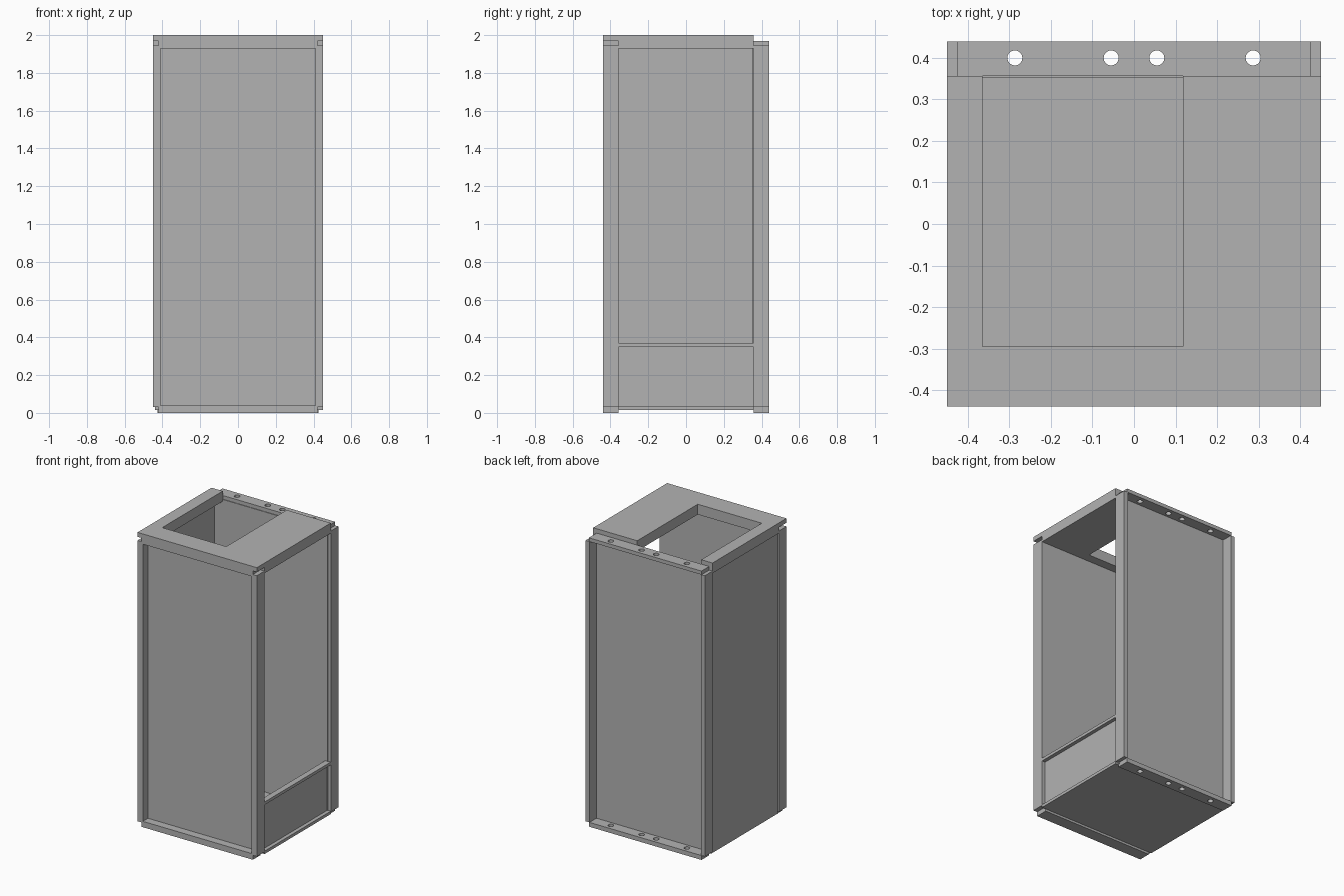
import bpy, bmesh
from mathutils import Matrix, Vector

cube = bpy.data.objects.get("Cube")
if cube:
    bpy.data.objects.remove(cube, do_unlink=True)

GREY = (0.45, 0.45, 0.45, 1)
metal = bpy.data.materials.new("plain_grey")
metal.use_nodes = True
metal.diffuse_color = GREY
metal.node_tree.nodes["Principled BSDF"].inputs["Base Color"].default_value = GREY


def finish(name, bm):
    bmesh.ops.recalc_face_normals(bm, faces=bm.faces)
    mesh = bpy.data.meshes.new(name)
    bm.to_mesh(mesh)
    bm.free()
    mesh.materials.append(metal)
    obj = bpy.data.objects.new(name, mesh)
    bpy.context.collection.objects.link(obj)
    return obj


def box(name, x, y, z):
    """Box given its (low, high) range on each axis."""
    bm = bmesh.new()
    size = [b - a for a, b in (x, y, z)]
    centre = Vector([(a + b) / 2 for a, b in (x, y, z)])
    bmesh.ops.create_cube(bm, size=1, matrix=Matrix.Translation(centre) @ Matrix.Diagonal((*size, 1)))
    return finish(name, bm)


def prism(name, outline, z0, z1):
    """Plan outline extruded upwards."""
    bm = bmesh.new()
    face = bm.faces.new([bm.verts.new((x, y, z0)) for x, y in outline])
    top = bmesh.ops.extrude_face_region(bm, geom=[face])["geom"]
    bmesh.ops.translate(bm, vec=(0, 0, z1 - z0), verts=[v for v in top if isinstance(v, bmesh.types.BMVert)])
    return finish(name, bm)


def drill(obj):
    """Four bolt holes through a rear flange."""
    bm = bmesh.new()
    for x in (-0.287, -0.055, 0.055, 0.287):
        bmesh.ops.create_cone(bm, cap_ends=True, segments=32, radius1=0.018, radius2=0.018,
                              depth=5, matrix=Matrix.Translation((x, 0.4, 1)))
    cutter = finish("hole_cutter", bm)
    cutter.hide_render = True
    mod = obj.modifiers.new("holes", "BOOLEAN")
    mod.operation = "DIFFERENCE"
    mod.solver = "EXACT"
    mod.object = cutter
    bpy.context.view_layer.objects.active = obj
    bpy.ops.object.modifier_apply(modifier=mod.name)
    bpy.data.objects.remove(cutter, do_unlink=True)


W, D, IN = 0.45, 0.44, 0.357      # half width, half depth, inner face of posts

# Corner posts
for side, s in (("left", 1), ("right", -1)):
    for end, e, inner in (("front", -1, 0.41), ("back", 1, 0.42)):
        box(f"{end}_{side}_post", sorted((s * inner, s * W)), sorted((e * IN, e * D)), (0.03, 1.945))

# Thick top, open at the rear, with a front overhang above the post notches
left, right, front = -0.365, 0.118, -0.295


def top_outline(y0):
    return [(-W, y0), (W, y0), (W, IN), (right, IN), (right, front),
            (left, front), (left, IN), (-W, IN)]


prism("top_core", top_outline(-IN), 1.93, 1.97)
prism("top_lid", top_outline(-D), 1.97, 2.0)
box("top_front_lip", (-0.42, 0.42), (-D, -IN), (1.93, 1.97))
drill(box("top_rear_flange", (-0.425, 0.425), (IN, D), (1.945, 1.97)))

# Base tray with flanges at front and rear
box("base_floor", (-0.44, 0.44), (-IN, IN), (0.015, 0.035))
box("base_front_lip", (-0.42, 0.42), (-D, -IN), (0, 0.04))
drill(box("base_rear_flange", (-0.425, 0.425), (IN, D), (0, 0.03)))

# Recessed front and back panels
box("front_panel", (-0.42, 0.42), (-0.385, -IN), (0.03, 1.95))
box("back_panel", (-0.43, 0.43), (IN - 0.004, IN + 0.008), (0.02, 1.945))

# Closed right side
box("right_side_panel", (-0.44, -0.425), (-IN, IN), (0.02, 1.935))

# Low left side panel under a projecting rail
box("left_low_panel", (0.41, 0.425), (-IN, IN), (0.02, 0.355))
box("left_rail", (0.41, W), (-IN, IN), (0.35, 0.37))
box("left_sill", (0.41, W), (-IN, IN), (0.015, 0.035))
